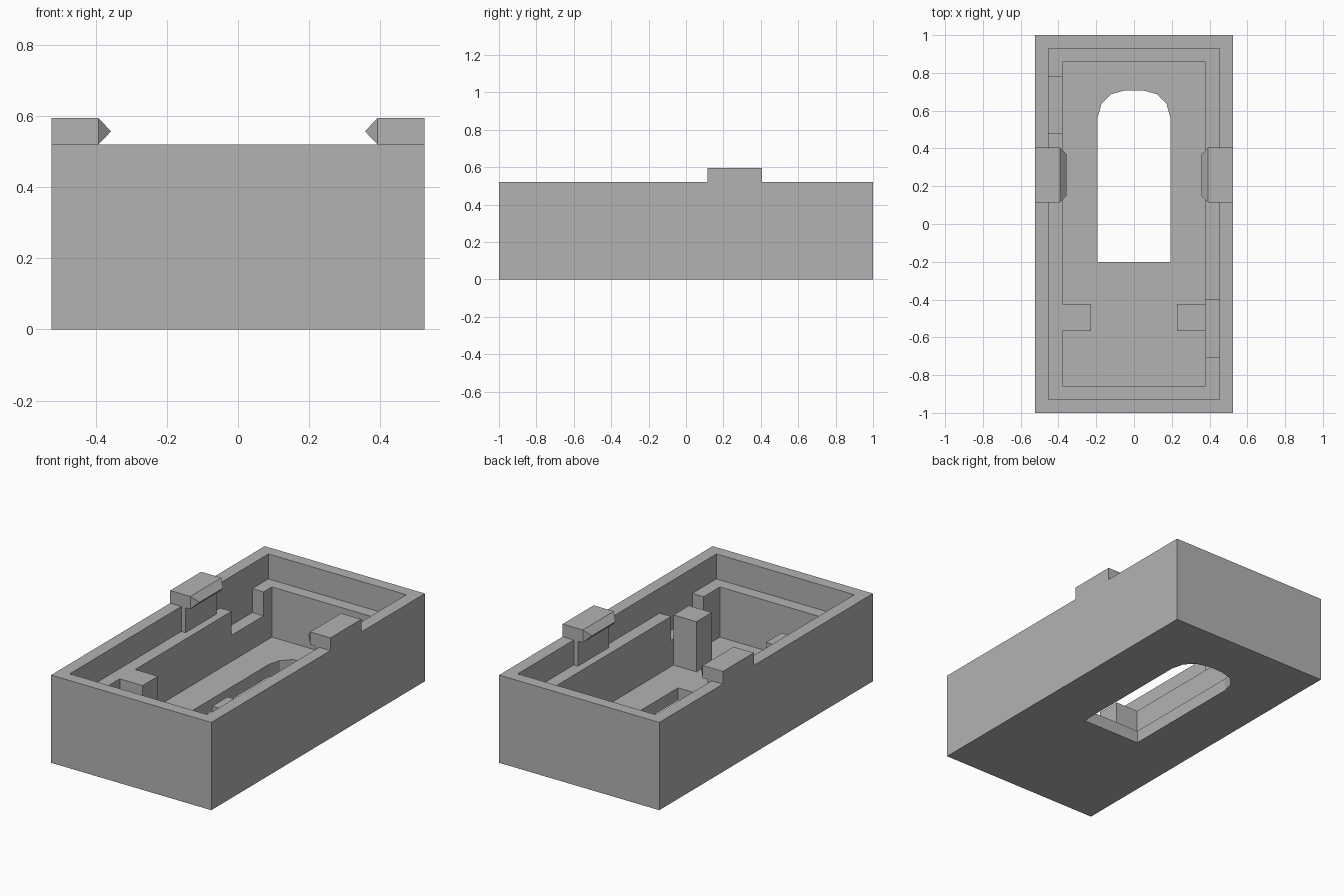
import bpy
import bmesh

cube = bpy.data.objects.get("Cube")
if cube:
    bpy.data.objects.remove(cube, do_unlink=True)

grey = bpy.data.materials.new("light grey plastic")
grey.use_nodes = True
grey.diffuse_color = (0.45, 0.45, 0.45, 1)
grey.node_tree.nodes["Principled BSDF"].inputs["Base Color"].default_value = (0.45, 0.45, 0.45, 1)

HALF_X, WALL, RIM = 0.525, 0.075, 0.52
LEDGE, FLOOR = 0.372, 0.075


def finish(name, bm):
    bmesh.ops.recalc_face_normals(bm, faces=bm.faces[:])
    mesh = bpy.data.meshes.new(name)
    bm.to_mesh(mesh)
    bm.free()
    mesh.materials.append(grey)
    obj = bpy.data.objects.new(name, mesh)
    bpy.context.scene.collection.objects.link(obj)
    return obj


def add_box(bm, xs, ys, zs):
    verts = bmesh.ops.create_cube(bm, size=1)["verts"]
    for v in verts:
        for axis, span in enumerate((xs, ys, zs)):
            v.co[axis] = span[0] if v.co[axis] < 0 else span[1]
    return verts


def box(name, xs, ys, zs):
    bm = bmesh.new()
    add_box(bm, xs, ys, zs)
    return finish(name, bm)


def prism(name, outline, z0, z1):
    bm = bmesh.new()
    face = bm.faces.new([bm.verts.new((x, y, z0)) for x, y in outline])
    new = bmesh.ops.extrude_face_region(bm, geom=[face])["geom"]
    bmesh.ops.translate(bm, vec=(0, 0, z1 - z0),
                        verts=[g for g in new if isinstance(g, bmesh.types.BMVert)])
    return finish(name, bm)


def cut(target, cutter):
    cutter.hide_render = True
    mod = target.modifiers.new(cutter.name, "BOOLEAN")
    mod.operation, mod.solver, mod.object = "DIFFERENCE", "EXACT", cutter
    bpy.context.view_layer.update()
    graph = bpy.context.evaluated_depsgraph_get()
    mesh = bpy.data.meshes.new_from_object(target.evaluated_get(graph))
    target.modifiers.clear()
    target.data = mesh
    bpy.data.objects.remove(cutter, do_unlink=True)


# Open tray with a stepped cavity
tray = box("tray", (-HALF_X, HALF_X), (-1, 1), (0, RIM))
cut(tray, box("upper_cavity", (-0.452, 0.452), (-0.93, 0.93), (LEDGE, 0.7)))
cut(tray, box("lower_cavity", (-0.378, 0.378), (-0.857, 0.857), (FLOOR, 0.6)))

# Notches through the ledge, one on each side
cut(tray, box("right_notch", (-0.452, -0.3), (0.48, 0.78), (0.23, 0.65)))
cut(tray, box("left_notch", (0.3, 0.452), (-0.705, -0.4), (0.23, 0.65)))

# Arched opening in the floor
arch = [(0.192, -0.2), (0.192, 0.563), (0.172, 0.637), (0.122, 0.687), (0.044, 0.708)]
opening = arch + [(-x, y) for x, y in reversed(arch)]
cut(tray, prism("floor_opening", opening, -0.1, 0.2))

# Posts and snap clips, mirrored on both sides
for side, sign in (("left", 1), ("right", -1)):
    def span(a, b):
        return tuple(sorted((sign * a, sign * b)))

    box(side + "_post", span(0.228, 0.378), (-0.567, -0.423), (FLOOR, LEDGE))
    box(side + "_clip_stem", span(0.425, 0.452), (0.115, 0.405), (LEDGE, RIM))

    # Clip head whose inner end narrows to a horizontal edge
    bm = bmesh.new()
    add_box(bm, span(0.393, HALF_X), (0.115, 0.405), (RIM, 0.595))
    inner = [f for f in bm.faces if f.calc_center_median().x * sign < 0.4]
    geom = bmesh.ops.extrude_discrete_faces(bm, faces=inner)["faces"]
    bmesh.ops.delete(bm, geom=geom, context="FACES_ONLY")
    ring = [v for v in bm.verts if abs(v.co.x) < 0.4]
    bmesh.ops.remove_doubles(bm, verts=ring, dist=0.001)
    ring = [v for v in bm.verts if abs(v.co.x) < 0.4]
    front, back = [sorted([v for v in ring if (v.co.y < 0.26) == near], key=lambda v: v.co.z)
                   for near in (True, False)]
    tip_f = bm.verts.new((sign * 0.357, 0.15, 0.557))
    tip_b = bm.verts.new((sign * 0.357, 0.37, 0.557))
    bm.faces.new((front[0], front[1], tip_f))
    bm.faces.new((back[0], back[1], tip_b))
    for low in (0, 1):
        bm.faces.new((front[low], back[low], tip_b, tip_f))
    finish(side + "_clip_head", bm)
